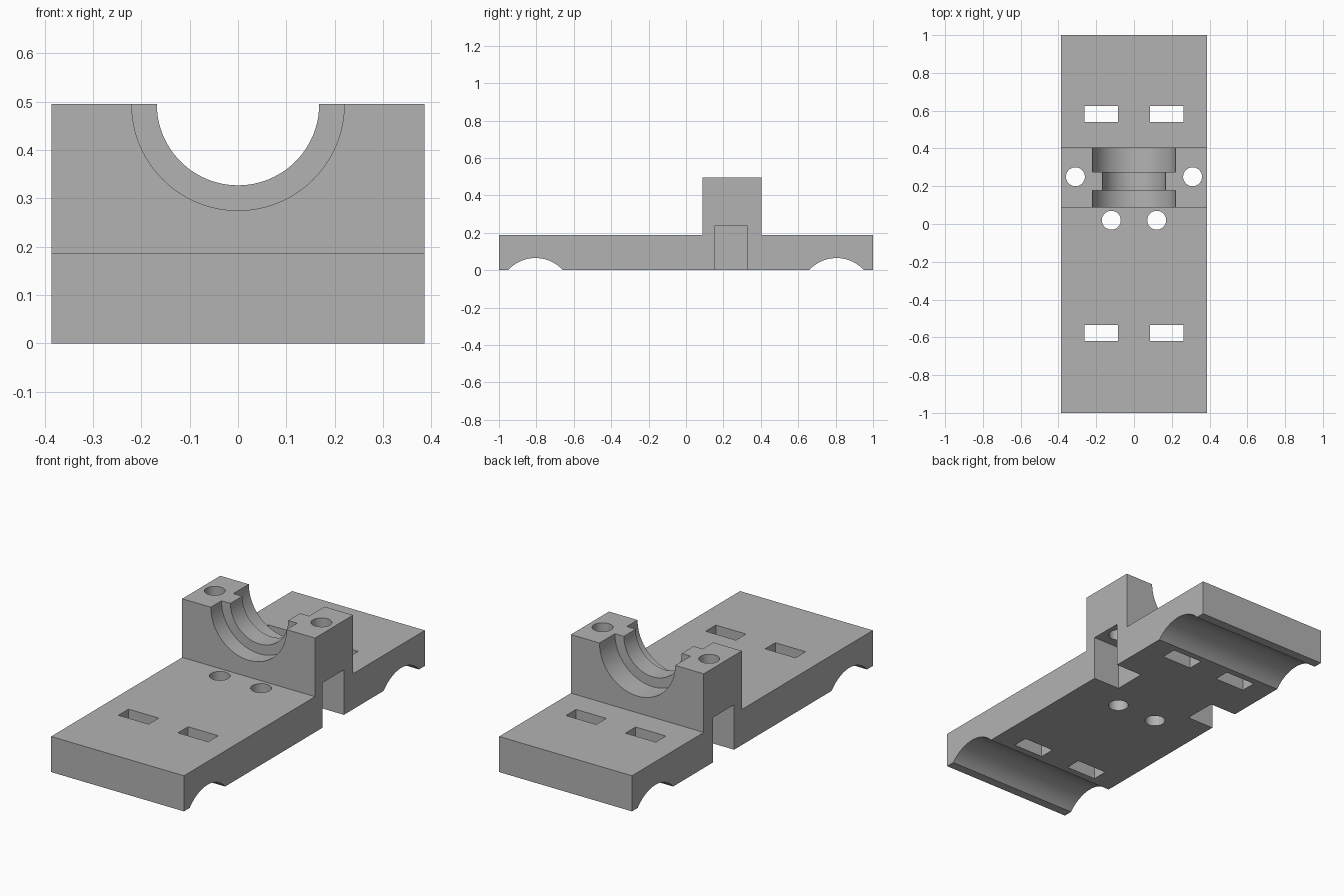
import bpy
import bmesh
import math
from mathutils import Matrix, Vector

if "Cube" in bpy.data.objects:
    bpy.data.objects.remove(bpy.data.objects["Cube"], do_unlink=True)

HALF_W = 0.386      # half width of the plate
PLATE_Z = 0.187     # plate thickness
TOP_Z = 0.495       # top of the bearing block
BLOCK_Y = (0.088, 0.404)

grey = bpy.data.materials.new("plain grey")
grey.use_nodes = True
colour = (0.45, 0.45, 0.45, 1)
grey.diffuse_color = colour
grey.node_tree.nodes["Principled BSDF"].inputs["Base Color"].default_value = colour


def add_object(name, bm):
    bmesh.ops.recalc_face_normals(bm, faces=bm.faces)
    mesh = bpy.data.meshes.new(name)
    bm.to_mesh(mesh)
    bm.free()
    mesh.materials.append(grey)
    obj = bpy.data.objects.new(name, mesh)
    bpy.context.collection.objects.link(obj)
    return obj


def box(name, low, high):
    low, high = Vector(low), Vector(high)
    bm = bmesh.new()
    bmesh.ops.create_cube(bm, size=1, matrix=Matrix.Translation((low + high) / 2)
                          @ Matrix.Diagonal((*(high - low), 1)))
    return add_object(name, bm)


def cylinder(name, centre, radius, length, axis="Z", sides=48):
    turn = Matrix.Rotation(math.pi / 2, 4, "X") if axis == "Y" else Matrix()
    bm = bmesh.new()
    bmesh.ops.create_cone(bm, cap_ends=True, segments=sides, radius1=radius, radius2=radius,
                          depth=length, matrix=Matrix.Translation(centre) @ turn)
    return add_object(name, bm)


def groove(centre_y, half=0.147, rise=0.065, steps=24):
    """Arc points of a shallow channel in the underside, along +y."""
    radius = (half ** 2 + rise ** 2) / (2 * rise)
    sweep = math.asin(half / radius)
    angles = [sweep * (2 * i / steps - 1) for i in range(steps + 1)]
    return [(centre_y + radius * math.sin(a), rise - radius + radius * math.cos(a))
            for a in angles]


# Plate and block: one side profile extruded across the width
profile = [(-1, 0), *groove(-0.805), *groove(0.805), (1, 0), (1, PLATE_Z),
           (BLOCK_Y[1], PLATE_Z), (BLOCK_Y[1], TOP_Z),
           (BLOCK_Y[0], TOP_Z), (BLOCK_Y[0], PLATE_Z), (-1, PLATE_Z)]
bm = bmesh.new()
face = bm.faces.new([bm.verts.new((-HALF_W, y, z)) for y, z in profile])
extruded = bmesh.ops.extrude_face_region(bm, geom=[face])["geom"]
bmesh.ops.translate(bm, vec=(2 * HALF_W, 0, 0),
                    verts=[v for v in extruded if isinstance(v, bmesh.types.BMVert)])
body = add_object("bearing_base", bm)

# Shaft bore, with wider seats at the front and back
cutters = [cylinder("shaft_bore", (0, 0.25, TOP_Z), 0.168, 0.6, "Y", 96)]
for name, y0, y1 in (("front_seat", 0, 0.177), ("back_seat", 0.276, 0.5)):
    cutters.append(cylinder(name, (0, (y0 + y1) / 2, TOP_Z), 0.22, y1 - y0, "Y", 96))

for side in (-1, 1):
    # Side notches under the block, bolt holes above them, and plate holes
    x0, x1 = sorted((side * 0.23, side * 0.5))
    cutters.append(box("nut_notch", (x0, 0.152, -0.1), (x1, 0.328, 0.236)))
    cutters.append(cylinder("bolt_hole", (side * 0.31, 0.25, 0.4), 0.05, 0.5))
    cutters.append(cylinder("plate_hole", (side * 0.12, 0.02, 0.1), 0.05, 0.5))
    # Strap slots
    for y in (-0.578, 0.582):
        x = side * 0.173
        cutters.append(box("strap_slot", (x - 0.088, y - 0.042, -0.1),
                           (x + 0.088, y + 0.042, 0.3)))

bpy.context.view_layer.objects.active = body
for cutter in cutters:
    cutter.hide_render = True
    cut = body.modifiers.new(cutter.name, "BOOLEAN")
    cut.operation = "DIFFERENCE"
    cut.solver = "EXACT"
    cut.object = cutter
    bpy.ops.object.modifier_apply(modifier=cut.name)
    bpy.data.objects.remove(cutter, do_unlink=True)

# Smooth the curved walls, keep the edges sharp
bpy.ops.object.select_all(action="DESELECT")
body.select_set(True)
bpy.ops.object.shade_smooth_by_angle(angle=math.radians(30))
